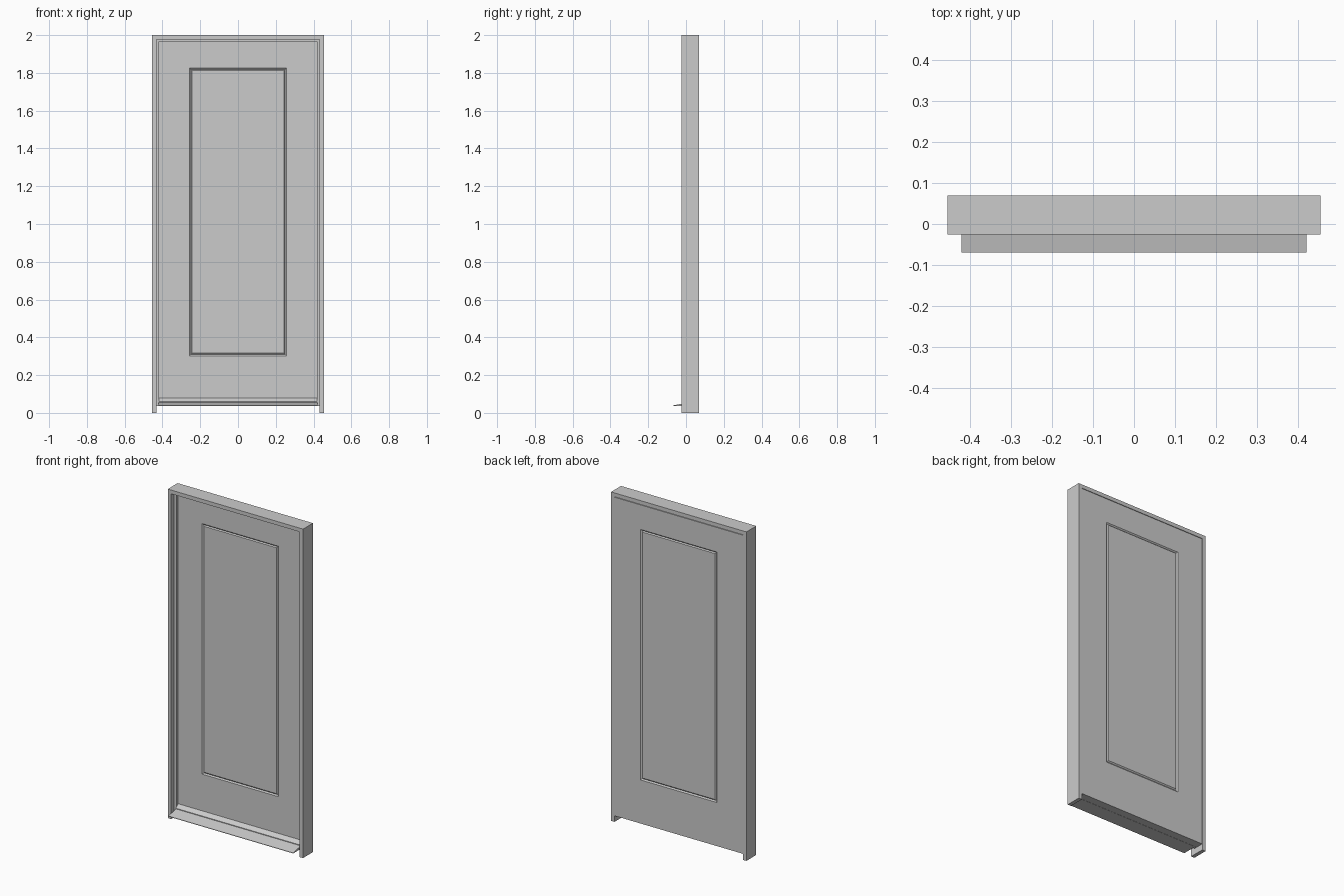
import bpy, bmesh

if "Cube" in bpy.data.objects:
    bpy.data.objects.remove(bpy.data.objects["Cube"])

BACK, FRONT = 0.07, -0.025      # frame depth range
STOP_Y, DOOR_Y = 0.004, 0.022   # front of stop, front of door leaf


def finish(name, bm):
    bmesh.ops.recalc_face_normals(bm, faces=bm.faces)
    mesh = bpy.data.meshes.new(name)
    bm.to_mesh(mesh)
    bm.free()
    obj = bpy.data.objects.new(name, mesh)
    bpy.context.collection.objects.link(obj)
    return obj


def loft(name, loops):
    """Join successive vertex loops with quads and cap both ends."""
    bm = bmesh.new()
    rows = [[bm.verts.new(p) for p in loop] for loop in loops]
    for a, b in zip(rows, rows[1:]):
        n = len(a)
        for i in range(n):
            bm.faces.new((a[i], a[(i + 1) % n], b[(i + 1) % n], b[i]))
    bm.faces.new(rows[0])
    bm.faces.new(rows[-1])
    return finish(name, bm)


def rect(half_x, z0, z1, y):
    return [(-half_x, y, z0), (half_x, y, z0), (half_x, y, z1), (-half_x, y, z1)]


def arch(name, outer_x, inner_x, top, inner_top, bottom, y0, y1):
    """Three-sided surround extruded through the wall depth."""
    outline = [(-outer_x, bottom), (-outer_x, top), (outer_x, top), (outer_x, bottom),
               (inner_x, bottom), (inner_x, inner_top), (-inner_x, inner_top), (-inner_x, bottom)]
    return loft(name, [[(x, y, z) for x, z in outline] for y in (y0, y1)])


def bar(name, half_x, profile):
    """Extrude a (y, z) profile across the doorway."""
    return loft(name, [[(x, y, z) for y, z in profile] for x in (-half_x, half_x)])


# Outer frame and the stop the leaf closes against
arch("door_frame", 0.455, 0.432, 2.0, 1.977, 0.0, FRONT, BACK)
arch("door_stop", 0.432, 0.418, 1.977, 1.967, 0.037, STOP_Y, DOOR_Y - 0.001)

# Door leaf, with a V groove outlining the panel on both faces
def face_loops(y, depth):
    return [rect(0.243, 0.317, 1.812, y), rect(0.249, 0.310, 1.818, y + depth),
            rect(0.256, 0.302, 1.825, y), rect(0.431, 0.037, 1.974, y)]

loft("door_leaf", face_loops(DOOR_Y, 0.006) + face_loops(BACK, -0.006)[::-1])

# Sloping sill projecting in front of the frame
bar("sill", 0.42, [(-0.07, 0.036), (DOOR_Y, 0.036), (DOOR_Y, 0.058), (-0.07, 0.039)])

# Weather bar along the foot of the leaf
bar("weather_bar", 0.418, [(DOOR_Y, 0.056), (DOOR_Y, 0.079), (0.0, 0.060), (0.0, 0.056)])
